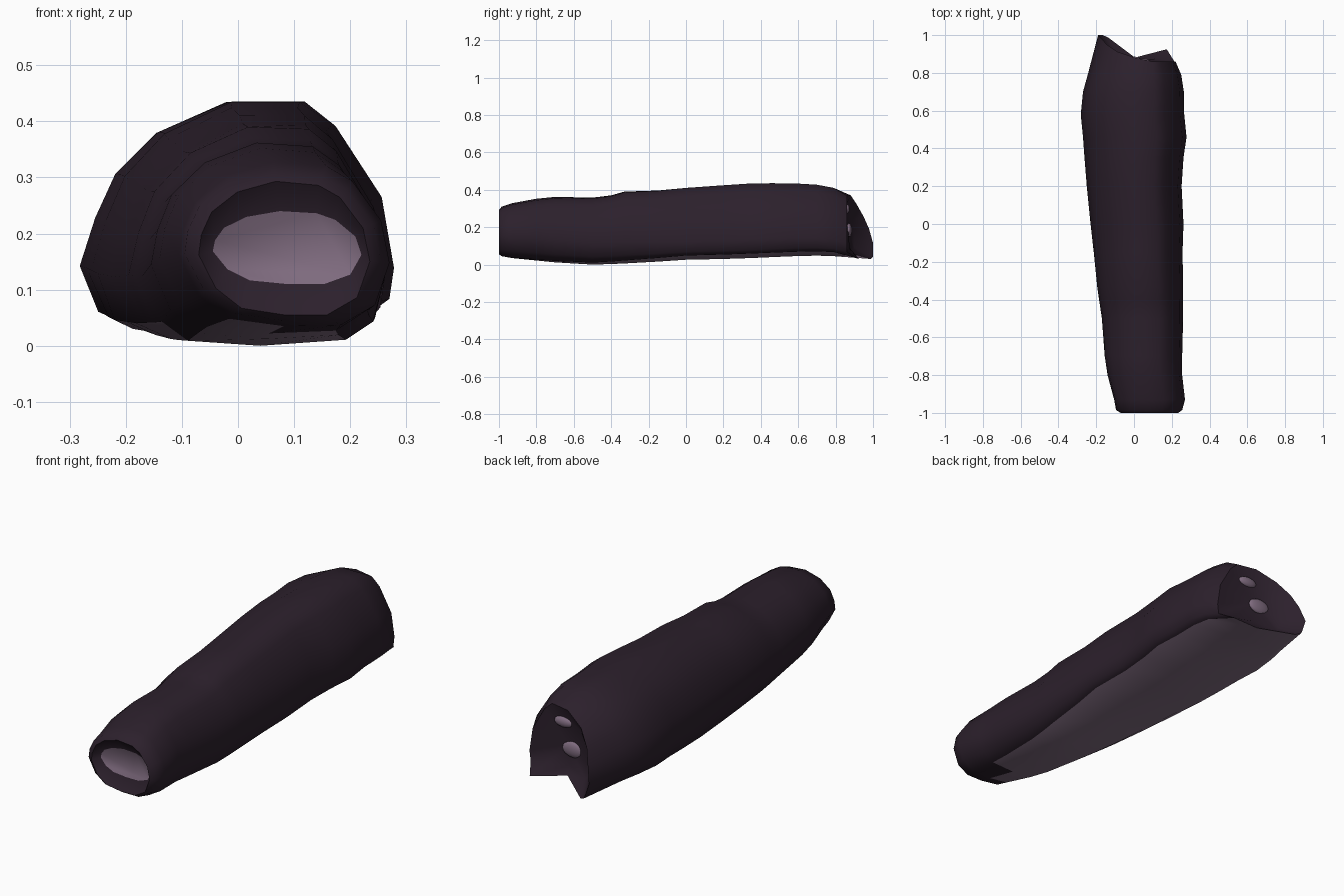
import bpy, bmesh, math
from mathutils import Vector

if "Cube" in bpy.data.objects:
    bpy.data.objects.remove(bpy.data.objects["Cube"])

def material(name, rgb):
    m = bpy.data.materials.new(name)
    m.diffuse_color = (*rgb, 1)
    m.use_nodes = True
    m.node_tree.nodes["Principled BSDF"].inputs["Base Color"].default_value = m.diffuse_color
    return m

dark = material("dark plum skin", (0.025, 0.0145, 0.025))
light = material("light mauve core", (0.215, 0.15, 0.215))

# Cross-sections as (across -1..1, height 0..1): full rear one and rounder front one
REAR = [(-.75, 0), (-.88, .04), (-1, .25), (-.9, .47), (-.77, .67), (-.5, .86), (-.05, 1),
        (.42, 1), (.62, .89), (.92, .57), (1, .25), (.97, .11), (.87, .06), (-.05, 0)]
FRONT = [(-.5, .05), (-.8, .2), (-1, .45), (-.97, .6), (-.85, .77), (-.55, .92), (-.1, 1),
         (.4, .97), (.65, .88), (.92, .65), (1, .4), (.85, .13), (.5, .0), (0, .0)]
N = len(REAR)

# Rings along the length: y, left, right, bottom, top, blend front->rear
RINGS = [
    (-.965, -.045, .22, .11, .24, 0), (-1, -.07, .235, .055, .293, 0),
    (-.985, -.095, .255, .045, .31, 0), (-.93, -.105, .27, .035, .328, .1),
    (-.8, -.14, .255, .022, .352, .25), (-.7, -.155, .255, .012, .362, .35),
    (-.5, -.17, .26, .0, .358, .5), (-.4, -.185, .26, .003, .37, .6),
    (-.33, -.195, .26, .006, .39, .68), (-.15, -.213, .257, .016, .396, .85),
    (0, -.23, .262, .026, .41, .97), (.2, -.25, .252, .03, .424, 1),
    (.35, -.262, .262, .035, .434, 1), (.46, -.27, .278, .04, .435, 1),
    (.58, -.282, .266, .045, .434, 1), (.7, -.27, .264, .048, .427, 1),
    (.79, -.245, .25, .045, .41, 1)]

def section(y, xl, xr, zb, zt, k):
    pts = []
    for (fu, fv), (ru, rv) in zip(FRONT, REAR):
        u, v = fu + (ru - fu) * k, fv + (rv - fv) * k
        pts.append(Vector(((xl + xr) / 2 + u * (xr - xl) / 2, y, zb + v * (zt - zb))))
    return pts

rows = [section(*r) for r in RINGS]

# Slanted rear rim: reaches furthest on the low left, small nub on the low right
rim = section(.86, -.19, .22, .03, .37, 1)
for i, p in enumerate(rim):
    left = min(1, max(0, (.1 - p.x) / .26))
    high = min(1, max(0, (p.z - .13) / .24))
    p.y += .14 * left * (1 - .6 * high)
    if i == 12:
        p.y += .065
        p.x -= .02
        p.z -= .02
    if i == 13:
        p.z += .03
        p.y -= .03
rows.append(rim)

# Slightly recessed rear cap ring
mid = Vector((.01, .865, .2))
cap = []
for p in rim:
    q = mid + (p - mid) * .7
    q.y = .86 + (p.y - .87) * .3
    cap.append(q)
rows.append(cap)

bm = bmesh.new()
rings = [[bm.verts.new(p) for p in row] for row in rows]
for j in range(len(rings) - 1):
    for i in range(N):
        n = (i + 1) % N
        f = bm.faces.new((rings[j][i], rings[j][n], rings[j + 1][n], rings[j + 1][i]))
        y = (rows[j][i].y + rows[j + 1][i].y) / 2
        # light underside
        under = (i == 12 and y > -.82) or (i == 13 and y > -.88) or (i == 0 and y > -.5)
        f.material_index = 1 if under and j < len(rows) - 2 else 0
bm.faces.new(rings[0]).material_index = 1      # light core in the front opening
c = bm.verts.new(mid)
for i in range(N):
    bm.faces.new((rings[-1][i], rings[-1][(i + 1) % N], c))
bmesh.ops.recalc_face_normals(bm, faces=bm.faces)
me = bpy.data.meshes.new("hollow_body")
bm.to_mesh(me)
bm.free()
body = bpy.data.objects.new("hollow_body", me)
bpy.context.collection.objects.link(body)
me.materials.append(dark)
me.materials.append(light)

def smooth(ob, angle):
    bpy.ops.object.select_all(action='DESELECT')
    ob.select_set(True)
    bpy.context.view_layer.objects.active = ob
    bpy.ops.object.shade_smooth_by_angle(angle=math.radians(angle))

smooth(body, 60)

# Core patches showing through the rear cap
for name, x, y, z, rx, rz in (("lower_core_patch", -.02, .87, .185, .06, .037),
                              ("upper_core_patch", .04, .858, .298, .05, .025)):
    bpy.ops.mesh.primitive_uv_sphere_add(segments=16, ring_count=8, radius=1, location=(x, y, z))
    ob = bpy.context.object
    ob.name = name
    ob.scale = (rx, .018, rz)
    ob.data.materials.append(light)
    smooth(ob, 60)
